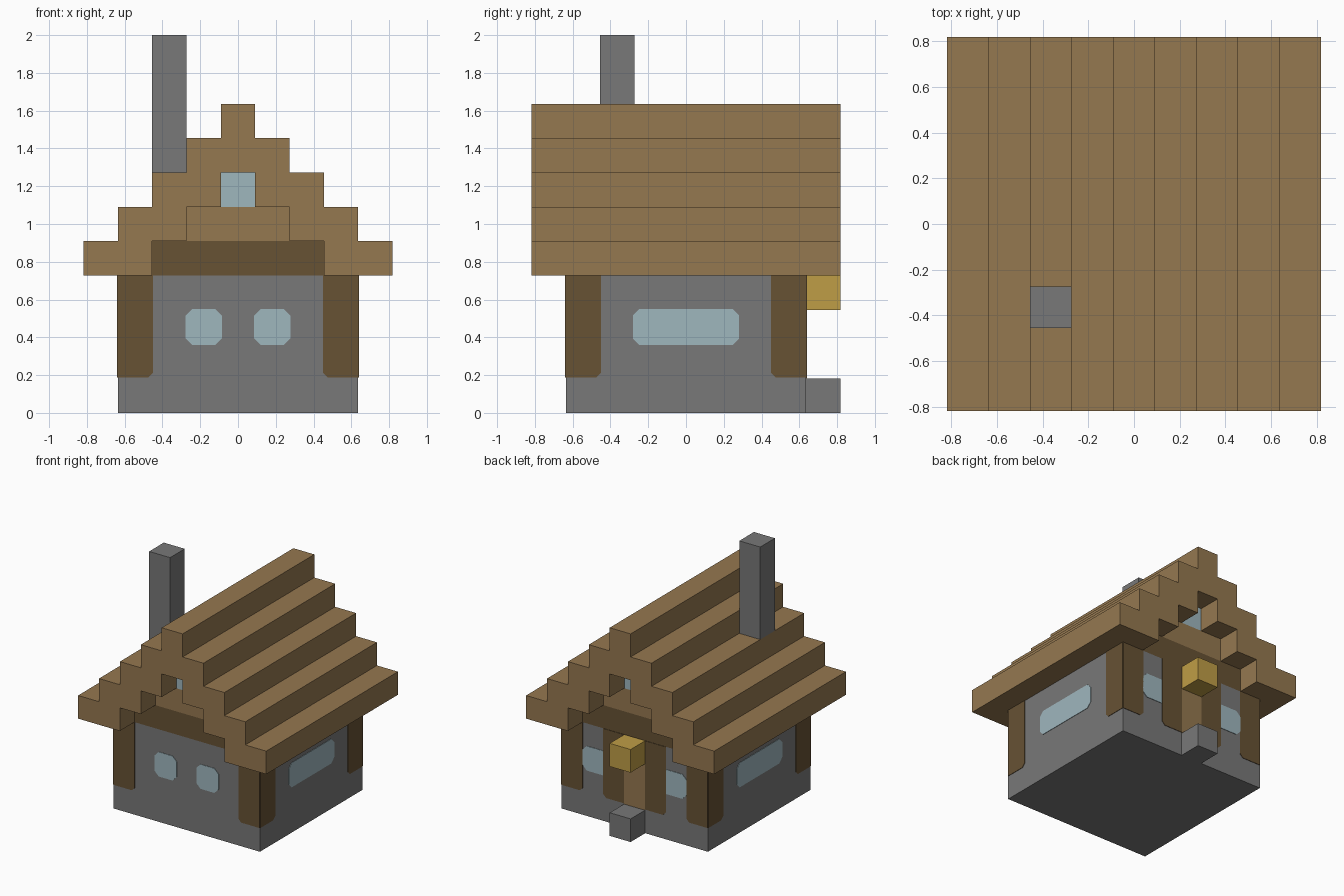
import bpy, bmesh, math
from mathutils import Matrix

if "Cube" in bpy.data.objects:
    bpy.data.objects.remove(bpy.data.objects["Cube"], do_unlink=True)

U = 2 / 11      # one block
WALL = 3.5      # half width of the walls, in blocks


def material(name, *srgb):
    color = [((c / 255 + 0.055) / 1.055) ** 2.4 for c in srgb] + [1]
    mat = bpy.data.materials.new(name)
    mat.use_nodes = True
    mat.diffuse_color = color
    mat.node_tree.nodes["Principled BSDF"].inputs["Base Color"].default_value = color
    return mat


stone = material("grey stone", 120, 120, 120)
plank = material("light planks", 149, 120, 80)
timber = material("dark timber", 103, 82, 52)
glass = material("pale blue glass", 159, 183, 190)
gold = material("gold", 191, 157, 70)


def prism(name, outline, y0, y1, mat, turn=0):
    """Extrude an x-z outline along y, in blocks, then turn it about z."""
    bm = bmesh.new()
    face = bm.faces.new([bm.verts.new((x, y0, z)) for x, z in outline])
    out = bmesh.ops.extrude_face_region(bm, geom=[face])["geom"]
    moved = [v for v in out if isinstance(v, bmesh.types.BMVert)]
    bmesh.ops.translate(bm, verts=moved, vec=(0, y1 - y0, 0))
    bmesh.ops.recalc_face_normals(bm, faces=bm.faces)
    bm.transform(Matrix.Rotation(math.radians(turn), 4, "Z") @ Matrix.Scale(U, 4))
    mesh = bpy.data.meshes.new(name)
    bm.to_mesh(mesh)
    bm.free()
    mesh.materials.append(mat)
    obj = bpy.data.objects.new(name, mesh)
    bpy.context.collection.objects.link(obj)
    return obj


def block(name, x0, x1, y0, y1, z0, z1, mat):
    return prism(name, [(x0, z0), (x1, z0), (x1, z1), (x0, z1)], y0, y1, mat)


def plate(name, x0, x1, z0, z1, mat, turn, cuts):
    """Thin wall panel; cuts are corner sizes: lower left, lower right, upper right, upper left."""
    a, b, c, d = cuts
    pts = [(x0, z0 + a), (x0 + a, z0), (x1 - b, z0), (x1, z0 + b),
           (x1, z1 - c), (x1 - c, z1), (x0 + d, z1), (x0, z1 - d)]
    pts = [p for i, p in enumerate(pts) if p != pts[i - 1]]
    return prism(name, pts, -WALL - 0.02, -WALL + 0.02, mat, turn)


# Walls and gable infill
block("stone_walls", -WALL, WALL, -WALL, WALL, 0, 4, stone)
block("gable_beam", -2.5, 2.5, -WALL, WALL, 4, 5, timber)
block("gable_planks", -1.5, 1.5, -WALL, WALL, 5, 6, plank)
block("attic_window", -0.5, 0.5, -WALL, WALL, 6, 7, glass)

# Stepped roof shell
outer = [(4.5 - k, 4 + k + s) for k in range(5) for s in (0, 1)]
inner = [(2.5 - k, 4 + k + s) for k in range(3) for s in (0, 1)]


def mirrored(points):
    return [(-x, z) for x, z in points]


prism("roof", outer + mirrored(outer)[::-1] + mirrored(inner) + inner[::-1],
      -4.5, 4.5, plank)
block("chimney", -2.5, -1.5, -2.5, -1.5, 7, 11, stone)

# Corner posts on every wall
for side, turn in zip(("front", "left", "back", "right"), (0, 90, 180, 270)):
    plate(side + "_post_a", -WALL, -2.48, 1.03, 4, timber, turn, (0, 0.14, 0, 0))
    plate(side + "_post_b", 2.48, WALL, 1.03, 4, timber, turn, (0.14, 0, 0, 0))

# Windows
soft = (0.2,) * 4
for turn in (90, 270):
    plate("side_window", -1.55, 1.55, 1.97, 3.03, glass, turn, soft)
for s in (-1, 1):
    plate("front_window", s - 0.53, s + 0.53, 1.97, 3.03, glass, 0, soft)
    if s < 0:
        cuts = (0.2, 0, 0, 0.2)
    else:
        cuts = (0, 0.2, 0.2, 0)
    plate("back_window", 2 * s - 0.49, 2 * s + 0.49, 1.97, 3.03, glass, 180, cuts)
    plate("door_frame", s - 0.5, s + 0.5, 1.03, 4, timber, 180,
          (0.14, 0, 0, 0) if s < 0 else (0, 0.14, 0, 0))

# Door, step and lamp
plate("door", -0.5, 0.5, 1, 3, plank, 180, (0,) * 4)
plate("door_lintel", -0.5, 0.5, 3, 4, timber, 180, (0,) * 4)
block("door_step", -0.5, 0.5, WALL, 4.5, 0, 1, stone)
block("door_lamp", -0.5, 0.5, WALL, 4.5, 3, 4, gold)
